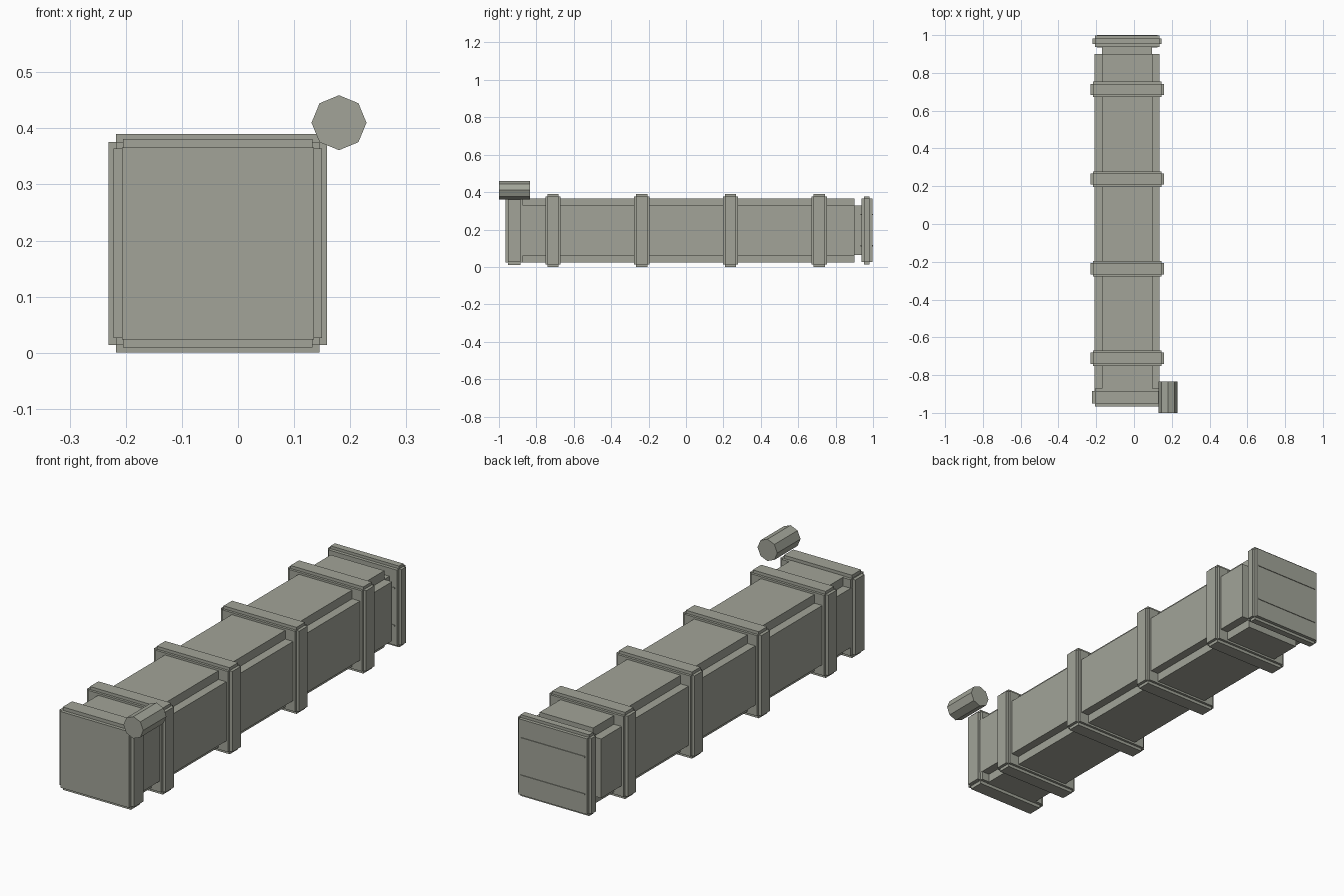
import bpy, bmesh
from math import pi
from mathutils import Matrix

if "Cube" in bpy.data.objects:
    bpy.data.objects.remove(bpy.data.objects["Cube"])

CX, CZ = -0.036, 0.195   # axis of the long case

paint = bpy.data.materials.new("olive_grey_paint")
paint.diffuse_color = (0.36, 0.372, 0.315, 1)
paint.use_nodes = True
paint.node_tree.nodes["Principled BSDF"].inputs["Base Color"].default_value = paint.diffuse_color


def make_object(name, boxes):
    """One mesh from boxes given as (half_x, half_z, y0, y1) around the case axis."""
    bm = bmesh.new()
    for hx, hz, y0, y1 in boxes:
        m = Matrix.Translation((CX, (y0 + y1) / 2, CZ)) @ Matrix.Diagonal((2 * hx, y1 - y0, 2 * hz, 1))
        bmesh.ops.create_cube(bm, size=1, matrix=m)
    me = bpy.data.meshes.new(name)
    bm.to_mesh(me)
    bm.free()
    me.materials.append(paint)
    ob = bpy.data.objects.new(name, me)
    bpy.context.collection.objects.link(ob)
    return ob


def stepped_block(name, half, inner, y0, y1, step):
    """Block whose every edge is cut back by a square notch."""
    return make_object(name, [(half, inner, y0 + step, y1 - step),
                              (inner, half, y0 + step, y1 - step),
                              (inner, inner, y0, y1)])


# long case: plus-shaped section around a narrower core
make_object("case_body", [(0.172, 0.133, -0.90, 0.90),
                          (0.133, 0.172, -0.90, 0.90),
                          (0.1325, 0.1325, 0.88, 0.96)])

# four reinforcing bands
for i in range(4):
    y = -0.711 + i * 0.4745
    stepped_block(f"band_{i + 1}", 0.1945, 0.181, y - 0.041, y + 0.041, 0.011)

# front cap with raised rim, and lid at the back
make_object("front_cap", [(0.171, 0.171, -0.966, -0.872),
                          (0.186, 0.169, -0.951, -0.885),
                          (0.169, 0.186, -0.951, -0.885)])
stepped_block("back_lid", 0.1825, 0.17, 0.937, 0.997, 0.015)

# two thin strips across the lid
for n, z in (("upper", 0.281), ("lower", 0.113)):
    ob = make_object(f"lid_strip_{n}", [(0.16, 0.003, 0.934, 1.0)])
    ob.location.z = z - CZ

# eight-sided knob on the front upper corner
bpy.ops.mesh.primitive_cylinder_add(vertices=8, radius=0.049, depth=0.165,
                                    location=(0.18, -0.9175, 0.41), rotation=(pi / 2, 0, 0))
knob = bpy.context.object
knob.name = "corner_knob"
knob.data.materials.append(paint)
